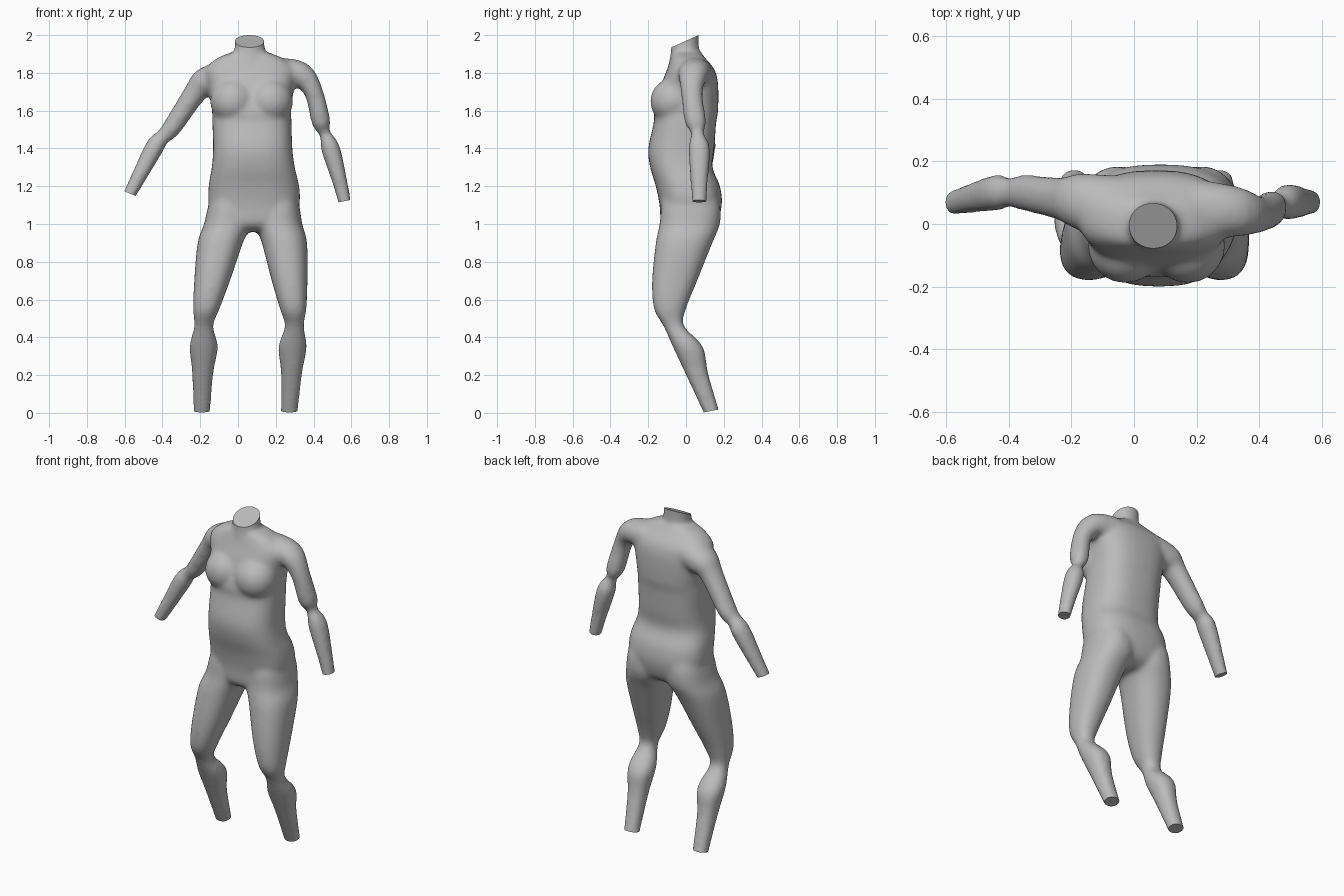
import bpy, bmesh, math
from mathutils import Vector, Matrix

default_cube = bpy.data.objects.get("Cube")
if default_cube:
    bpy.data.objects.remove(default_cube)

GREY = (0.5, 0.5, 0.5, 1)
grey = bpy.data.materials.new("matte_grey")
grey.use_nodes = True
grey.diffuse_color = GREY
grey.node_tree.nodes["Principled BSDF"].inputs["Base Color"].default_value = GREY

SIDES = 32
STEPS = 4
bm = bmesh.new()


def smooth_rows(rows):
    """Fill in rows between the given ones along a Catmull-Rom spline."""
    rows = [Vector(row) for row in rows]
    padded = [rows[0]] + rows + [rows[-1]]
    result = []
    for before, start, end, after in zip(padded, padded[1:], padded[2:], padded[3:]):
        for step in range(STEPS):
            t = step / STEPS
            slope_in, slope_out = (end - before) / 2, (after - start) / 2
            blend = t * t * (3 - 2 * t)
            result.append(start.lerp(end, blend)
                          + slope_in * t * (1 - t) ** 2
                          - slope_out * t * t * (1 - t))
    return result + [rows[-1]]


def rounded(value, power):
    return math.copysign(abs(value) ** (2 / power), value)


def loft(sections, power):
    """Skin closed rings; each section is (centre, half width vector, half depth)."""
    rings = []
    for centre, across, depth in sections:
        ring = []
        for side in range(SIDES):
            angle = math.tau * side / SIDES
            offset = across * rounded(math.cos(angle), power)
            offset = offset + Vector((0, depth, 0)) * rounded(math.sin(angle), power)
            ring.append(bm.verts.new(centre + offset))
        rings.append(ring)
    faces = [bm.faces.new(rings[0]), bm.faces.new(rings[-1])]
    for upper, lower in zip(rings, rings[1:]):
        for side in range(SIDES):
            following = (side + 1) % SIDES
            faces.append(bm.faces.new((upper[side], lower[side], lower[following], upper[following])))
    bmesh.ops.recalc_face_normals(bm, faces=faces)


def midline(z):
    """The stance leans, so the body's centre shifts sideways with height."""
    return min(.04 + .04 * z, .12 - .03 * z)


def level_section(z, x_inner, x_outer, front, back):
    centre = Vector(((x_inner + x_outer) / 2, (front + back) / 2, z))
    return centre, Vector(((x_outer - x_inner) / 2, 0, 0)), (back - front) / 2


def trunk(rows, power):
    """Rows are height, half width, front, back."""
    loft([level_section(z, midline(z) - half, midline(z) + half, front, back)
          for z, half, front, back in smooth_rows(rows)], power)


def leg(rows, side):
    """Rows are height, inner and outer distance from the midline, front, back."""
    loft([level_section(z, midline(z) + side * inner, midline(z) + side * outer, front, back)
          for z, inner, outer, front, back in smooth_rows(rows)], power=2.3)


def arm(rows):
    """Rows are the path point and the radius; rings stand square to the path."""
    path = smooth_rows(rows)
    sections = []
    for index, row in enumerate(path):
        ahead = path[min(index + 1, len(path) - 1)]
        behind = path[max(index - 1, 0)]
        across = Vector((ahead.z - behind.z, 0, behind.x - ahead.x)).normalized()
        sections.append((row.xyz, across * row.w, row.w * 1.15))
    loft(sections, power=2.1)


# Neck
trunk([
    (2.05, .08, -.08, .07),
    (1.92, .08, -.08, .07),
    (1.86, .1, -.09, .1),
], power=2)

# Shoulders, chest, belly and hips
trunk([
    (1.91, .09, -.07, .08),
    (1.88, .17, -.08, .1),
    (1.82, .24, -.1, .15),
    (1.74, .23, -.13, .17),
    (1.6, .21, -.17, .17),
    (1.54, .21, -.17, .16),
    (1.4, .21, -.2, .15),
    (1.3, .22, -.19, .14),
    (1.2, .24, -.16, .18),
    (1.1, .24, -.14, .19),
    (1, .2, -.13, .16),
    (.96, .08, -.08, .1),
], power=2.6)

# Bust
for side in (-1, 1):
    place = Matrix.Translation((midline(1.6) + side * .1, -.07, 1.65))
    bmesh.ops.create_uvsphere(bm, u_segments=SIDES, v_segments=SIDES // 2, radius=.12,
                              matrix=place)

# Legs
for side in (-1, 1):
    leg([
        (1.2, .06, .2, -.1, .14),
        (1.1, .02, .24, -.13, .18),
        (1, .01, .26, -.14, .18),
        (.9, .05, .29, -.16, .14),
        (.7, .11, .3, -.18, .06),
        (.55, .16, .3, -.17, 0),
        (.46, .19, .29, -.12, -.01),
        (.35, .16, .31, -.07, .09),
        (.2, .18, .29, 0, .12),
        (-.1, .19, .27, .14, .21),
    ], side)

# Right arm, swung further out
arm([
    (-.05, .05, 1.78, .09),
    (-.17, .07, 1.75, .08),
    (-.23, .08, 1.69, .06),
    (-.35, .1, 1.51, .05),
    (-.4, .1, 1.46, .04),
    (-.44, .1, 1.41, .05),
    (-.53, .08, 1.24, .04),
    (-.61, .06, 1.09, .03),
])

# Left arm, hanging lower
arm([
    (.21, .05, 1.8, .08),
    (.33, .04, 1.79, .07),
    (.4, .03, 1.7, .05),
    (.44, .05, 1.54, .05),
    (.46, .06, 1.48, .03),
    (.49, .07, 1.4, .05),
    (.54, .07, 1.22, .04),
    (.58, .07, 1.05, .03),
])

# Fuse the parts into one skin
parts = bpy.data.meshes.new("body_parts")
bm.to_mesh(parts)
bm.free()
body = bpy.data.objects.new("body", parts)
bpy.context.collection.objects.link(body)
fuse = body.modifiers.new("fuse", "REMESH")
fuse.mode = "VOXEL"
fuse.voxel_size = .012
soften = body.modifiers.new("soften", "SMOOTH")
soften.iterations = 14
bpy.context.view_layer.update()
skin = bpy.data.meshes.new_from_object(body.evaluated_get(bpy.context.evaluated_depsgraph_get()))
body.modifiers.clear()
body.data = skin
bpy.data.meshes.remove(parts)

# Trim neck, wrists and ankles to flat ends
bm = bmesh.new()
bm.from_mesh(skin)
trims = [
    ((.06, 0, 1.97), (0, -.45, 1)),
    ((-.57, .07, 1.16), (-.4, 0, -1)),
    ((.56, .07, 1.12), (.2, 0, -1)),
    ((-.19, .13, .01), (0, .2, -1)),
    ((.27, .13, .01), (0, .2, -1)),
]
for point, direction in trims:
    near = [f for f in bm.faces if (f.calc_center_median() - Vector(point)).length < .16]
    edges = {e for f in near for e in f.edges}
    verts = {v for f in near for v in f.verts}
    cut = bmesh.ops.bisect_plane(bm, geom=[*verts, *edges, *near], plane_co=point,
                                 plane_no=direction, clear_outer=True)
    rim = [e for e in cut["geom_cut"] if isinstance(e, bmesh.types.BMEdge)]
    bmesh.ops.holes_fill(bm, edges=rim, sides=0)
bmesh.ops.recalc_face_normals(bm, faces=bm.faces[:])
bm.to_mesh(skin)
bm.free()

skin.materials.clear()
skin.materials.append(grey)
bpy.context.view_layer.objects.active = body
body.select_set(True)
bpy.ops.object.shade_smooth_by_angle(angle=math.radians(40))
